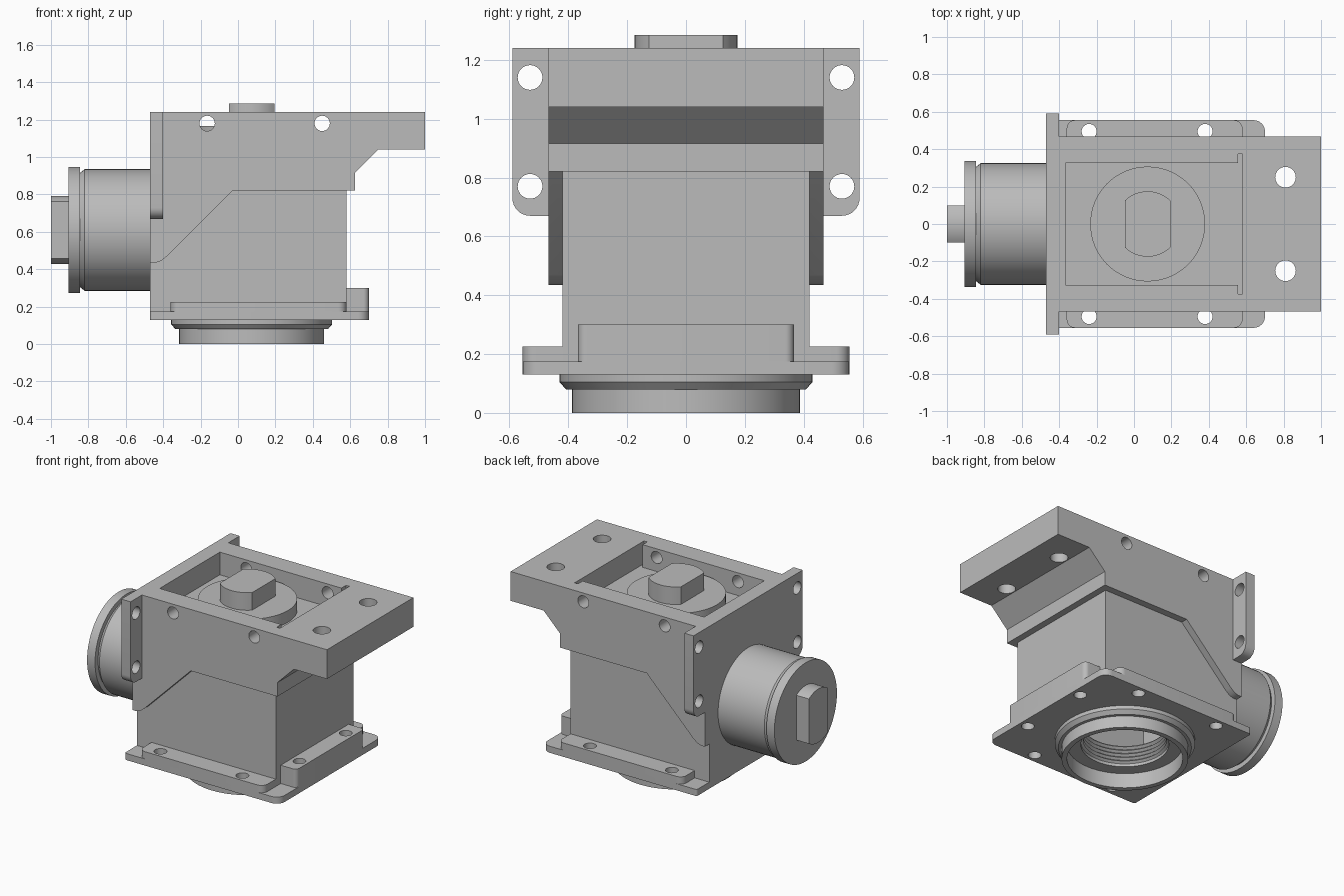
import bpy, bmesh, math
from mathutils import Vector

cube = bpy.data.objects.get("Cube")
if cube:
    bpy.data.objects.remove(cube, do_unlink=True)

grey = bpy.data.materials.new("cast grey")
grey.use_nodes = True
GREY = (0.5, 0.5, 0.5, 1)
grey.diffuse_color = GREY
grey.node_tree.nodes["Principled BSDF"].inputs["Base Color"].default_value = GREY

AXES = {"x": lambda u, v, w: (w, u, v),
        "y": lambda u, v, w: (u, w, v),
        "z": lambda u, v, w: (u, v, w)}
CX = 0.073      # vertical shaft axis
CZ = 0.61       # side shaft height


def finish(name, bm):
    bmesh.ops.recalc_face_normals(bm, faces=bm.faces)
    mesh = bpy.data.meshes.new(name)
    bm.to_mesh(mesh)
    bm.free()
    mesh.materials.append(grey)
    ob = bpy.data.objects.new(name, mesh)
    bpy.context.collection.objects.link(ob)
    return ob


def prism(name, pts, axis, a, b):
    """Extrude a 2D outline from a to b along an axis."""
    bm = bmesh.new()
    face = bm.faces.new([bm.verts.new(AXES[axis](u, v, a)) for u, v in pts])
    new = bmesh.ops.extrude_face_region(bm, geom=[face])["geom"]
    move = Vector(AXES[axis](0, 0, b - a))
    bmesh.ops.translate(bm, vec=move, verts=[g for g in new if isinstance(g, bmesh.types.BMVert)])
    return finish(name, bm)


def lathe(name, profile, axis, centre, n=64):
    """Revolve (radius, position) points about an axis; the ends are capped."""
    bm = bmesh.new()
    rings = []
    for r, w in profile:
        turn = [2 * math.pi * i / n for i in range(n)]
        rings.append([bm.verts.new(AXES[axis](centre[0] + r * math.cos(t),
                                              centre[1] + r * math.sin(t), w)) for t in turn])
    for p, q in zip(rings, rings[1:]):
        for i in range(n):
            j = (i + 1) % n
            bm.faces.new((p[i], p[j], q[j], q[i]))
    bm.faces.new(rings[0])
    bm.faces.new(rings[-1])
    return finish(name, bm)


def rounded(u0, u1, v0, v1, radii):
    """Rectangle with corner radii, from lower left, anticlockwise."""
    corners = [(u0, v0, 1, 1), (u1, v0, -1, 1), (u1, v1, -1, -1), (u0, v1, 1, -1)]
    pts = []
    for k, ((u, v, su, sv), r) in enumerate(zip(corners, radii)):
        if not r:
            pts.append((u, v))
            continue
        for i in range(9):
            t = math.pi * (1 + k / 2 + i / 16)
            pts.append((u + su * r + r * math.cos(t), v + sv * r + r * math.sin(t)))
    return pts


def box(name, x0, x1, y0, y1, z0, z1):
    return prism(name, [(x0, y0), (x1, y0), (x1, y1), (x0, y1)], "z", z0, z1)


def flatted(name, r, half, axis, centre, a, b, along_u):
    """Round shaft end with two flats."""
    lim = math.acos(half / r)
    pts = []
    for base in (math.pi / 2, -math.pi / 2):
        span = math.pi / 2 - lim
        for i in range(13):
            t = base - span + 2 * span * i / 12
            p = (r * math.cos(t), r * math.sin(t))
            if not along_u:
                p = (-p[1], p[0])
            pts.append((centre[0] + p[0], centre[1] + p[1]))
    return prism(name, pts, axis, a, b)


def drill(centre, r, axis, a, b):
    return lathe("cutter", [(r, a), (r, b)], axis, centre, 32)


def cut(ob, cutters):
    for c in cutters:
        c.hide_render = True
        m = ob.modifiers.new("cut", "BOOLEAN")
        m.operation = "DIFFERENCE"
        m.solver = "EXACT"
        m.object = c
    bpy.context.view_layer.update()
    graph = bpy.context.evaluated_depsgraph_get()
    mesh = bpy.data.meshes.new_from_object(ob.evaluated_get(graph))
    ob.modifiers.clear()
    ob.data = mesh
    for c in cutters:
        bpy.data.objects.remove(c, do_unlink=True)


def cavity():
    return box("cutter", -0.38, 0.5, -0.36, 0.36, 0.24, 1.0)


def bore():
    # Stepped mouth with a threaded hole above it
    prof = [(0.355, -0.1), (0.355, 0.1), (0.27, 0.1)]
    for i in range(5):
        z = 0.12 + i * 0.025
        prof += [(0.27, z), (0.255, z + 0.0125)]
    return lathe("cutter", prof + [(0.27, 0.26)], "z", (CX, 0))


# Upper housing with its overhanging shelf
housing = prism("upper_housing", [(-0.47, 1.24), (1, 1.24), (1, 1.04), (0.75, 1.04),
                (0.625, 0.915), (0.625, 0.82), (-0.03, 0.82), (-0.38, 0.47),
                (-0.41, 0.445), (-0.44, 0.435), (-0.47, 0.435)], "y", -0.467, 0.467)
cuts = [cavity(), box("cutter", -0.365, 0.58, -0.325, 0.325, 1.085, 1.4)]
for s in (-1, 1):
    cuts.append(box("cutter", 0.555, 0.58, min(s * 0.3, s * 0.375), max(s * 0.3, s * 0.375), 1.085, 1.4))
    cuts.append(drill((0.81, s * 0.25), 0.055, "z", 0.9, 1.4))
for x in (-0.165, 0.45):
    cuts.append(drill((x, 1.18), 0.041, "y", -0.6, 0.6))
cut(housing, cuts)

# Lower body
body = box("lower_body", -0.47, 0.58, -0.42, 0.42, 0.13, 0.82)
cut(body, [cavity(), bore()])

# Base plate and raised pads
plate = prism("base_plate", rounded(-0.47, 0.7, -0.555, 0.555, (0.015, 0.06, 0.06, 0.015)), "z", 0.13, 0.175)
cuts = [bore()]
for s in (-1, 1):
    cuts.append(drill((0.64, s * 0.25), 0.04, "z", 0, 0.5))
    for x in (-0.24, 0.38):
        cuts.append(drill((x, s * 0.495), 0.04, "z", 0, 0.5))
cut(plate, cuts)

end_pad = prism("end_pad", rounded(0.56, 0.7, -0.367, 0.367, (0, 0.03, 0.03, 0)), "z", 0.15, 0.3)
cut(end_pad, [drill((0.64, s * 0.25), 0.04, "z", 0, 0.5) for s in (-1, 1)])

for s, side in ((-1, "front"), (1, "back")):
    low, high = sorted((s * 0.41, s * 0.555))
    radii = (0.045, 0.045, 0, 0) if s < 0 else (0, 0, 0.045, 0.045)
    pad = prism(side + "_pad", rounded(-0.36, 0.58, low, high, radii), "z", 0.15, 0.225)
    cut(pad, [drill((x, s * 0.495), 0.04, "z", 0, 0.5) for x in (-0.24, 0.38)])

    # Mounting ear beside the side shaft
    low, high = sorted((s * 0.46, s * 0.59))
    radii = (0.06, 0, 0, 0) if s < 0 else (0, 0.06, 0, 0)
    ear = prism(side + "_ear", rounded(low, high, 0.67, 1.24, radii), "x", -0.47, -0.4)
    cut(ear, [drill((s * 0.53, z), 0.042, "x", -0.6, -0.3) for z in (0.77, 1.14)])

# Bottom collar
collar = lathe("bottom_collar", [(0.388, 0), (0.388, 0.08), (0.408, 0.08), (0.43, 0.105), (0.43, 0.14)], "z", (CX, 0))
cut(collar, [bore()])

# Top disc and shaft
lathe("top_disc", [(0.307, 1.07), (0.307, 1.165)], "z", (CX, 0))
flatted("top_shaft", 0.175, 0.122, "z", (CX, 0), 1.15, 1.285, True)

# Side cylinder, cap and shaft
lathe("side_cylinder", [(0.325, -0.45), (0.325, -0.82), (0.305, -0.845), (0.305, -0.86)], "x", (0, CZ))
lathe("side_cap", [(0.338, -0.845), (0.338, -0.905)], "x", (0, CZ))
flatted("side_shaft", 0.183, 0.1, "x", (0, CZ), -1, -0.89, True)

# Smooth round surfaces, keep edges crisp
for ob in bpy.context.scene.objects:
    if ob.type == "MESH" and ob.data.materials and ob.data.materials[0] == grey:
        bpy.ops.object.select_all(action="DESELECT")
        ob.select_set(True)
        bpy.context.view_layer.objects.active = ob
        bpy.ops.object.shade_smooth_by_angle(angle=math.radians(25))
